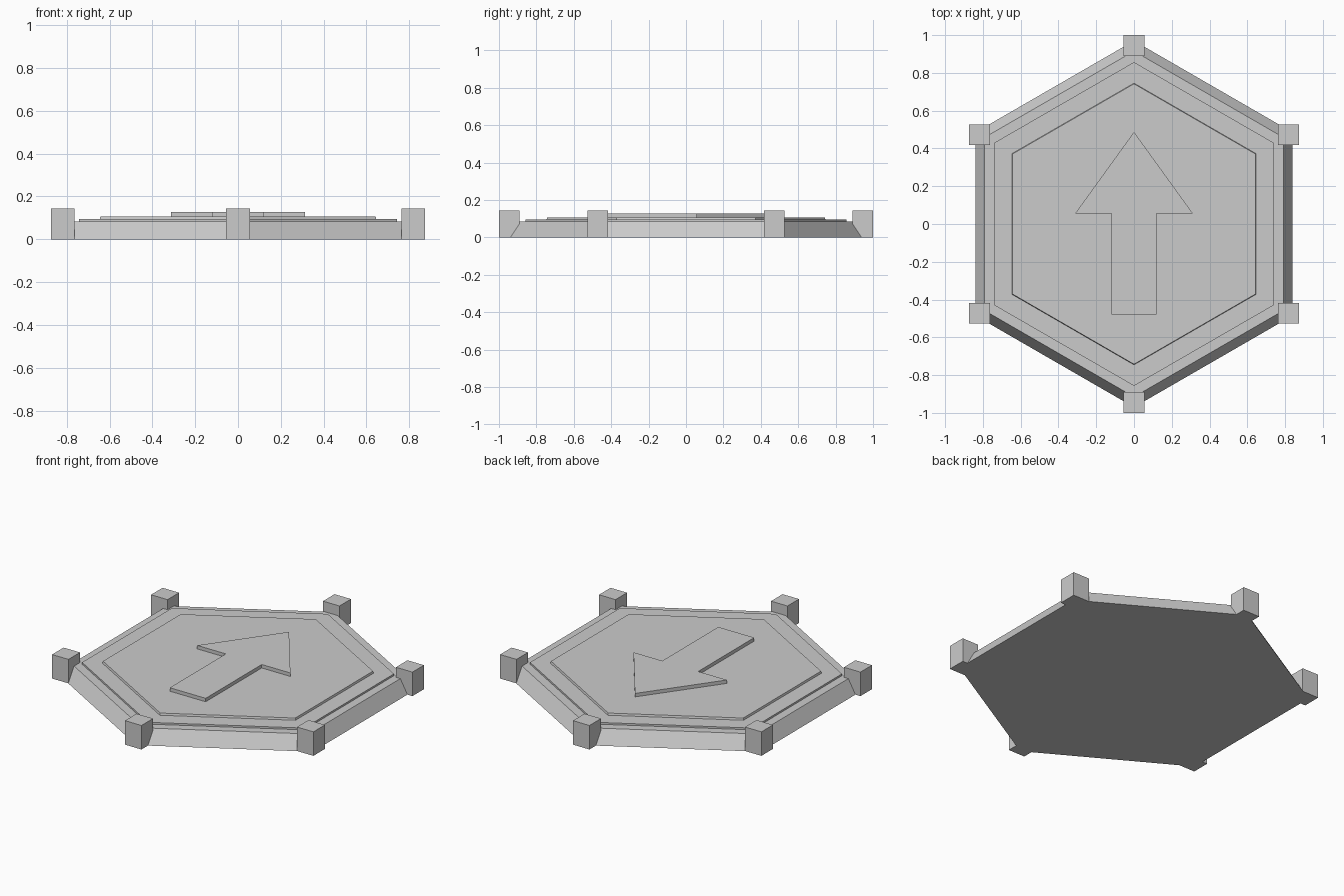
import bpy, bmesh, math

if "Cube" in bpy.data.objects:
    bpy.data.objects.remove(bpy.data.objects["Cube"])


def prism(name, bottom, top, z0, z1):
    """Closed solid between two matching outlines (counter-clockwise)."""
    bm = bmesh.new()
    lo = [bm.verts.new((x, y, z0)) for x, y in bottom]
    hi = [bm.verts.new((x, y, z1)) for x, y in top]
    n = len(lo)
    for i in range(n):
        j = (i + 1) % n
        bm.faces.new((lo[i], lo[j], hi[j], hi[i]))
    bm.faces.new(lo[::-1])
    bm.faces.new(hi)
    mesh = bpy.data.meshes.new(name)
    bm.to_mesh(mesh)
    bm.free()
    obj = bpy.data.objects.new(name, mesh)
    bpy.context.collection.objects.link(obj)
    return obj


def hexagon(radius):
    angles = [math.radians(90 + 60 * i) for i in range(6)]
    return [(radius * math.cos(a), radius * math.sin(a)) for a in angles]


# Stepped hexagonal plate: sloped base, rim step, raised panel
prism("base_plate", hexagon(0.97), hexagon(0.915), 0.0, 0.084)
prism("rim_step", hexagon(0.857), hexagon(0.857), 0.08, 0.095)
prism("raised_panel", hexagon(0.747), hexagon(0.742), 0.09, 0.107)

# Raised arrow pointing to the back
right = [(0.12, -0.48), (0.12, 0.055), (0.312, 0.055)]
arrow = right + [(0.0, 0.487)] + [(-x, y) for x, y in reversed(right)]
prism("arrow", arrow, arrow, 0.10, 0.128)

# Square blocks on the six corners
h = 0.055
for i, (x, y) in enumerate(hexagon(0.945)):
    square = [(x - h, y - h), (x + h, y - h), (x + h, y + h), (x - h, y + h)]
    prism(f"corner_block_{i + 1}", square, square, 0.0, 0.145)
